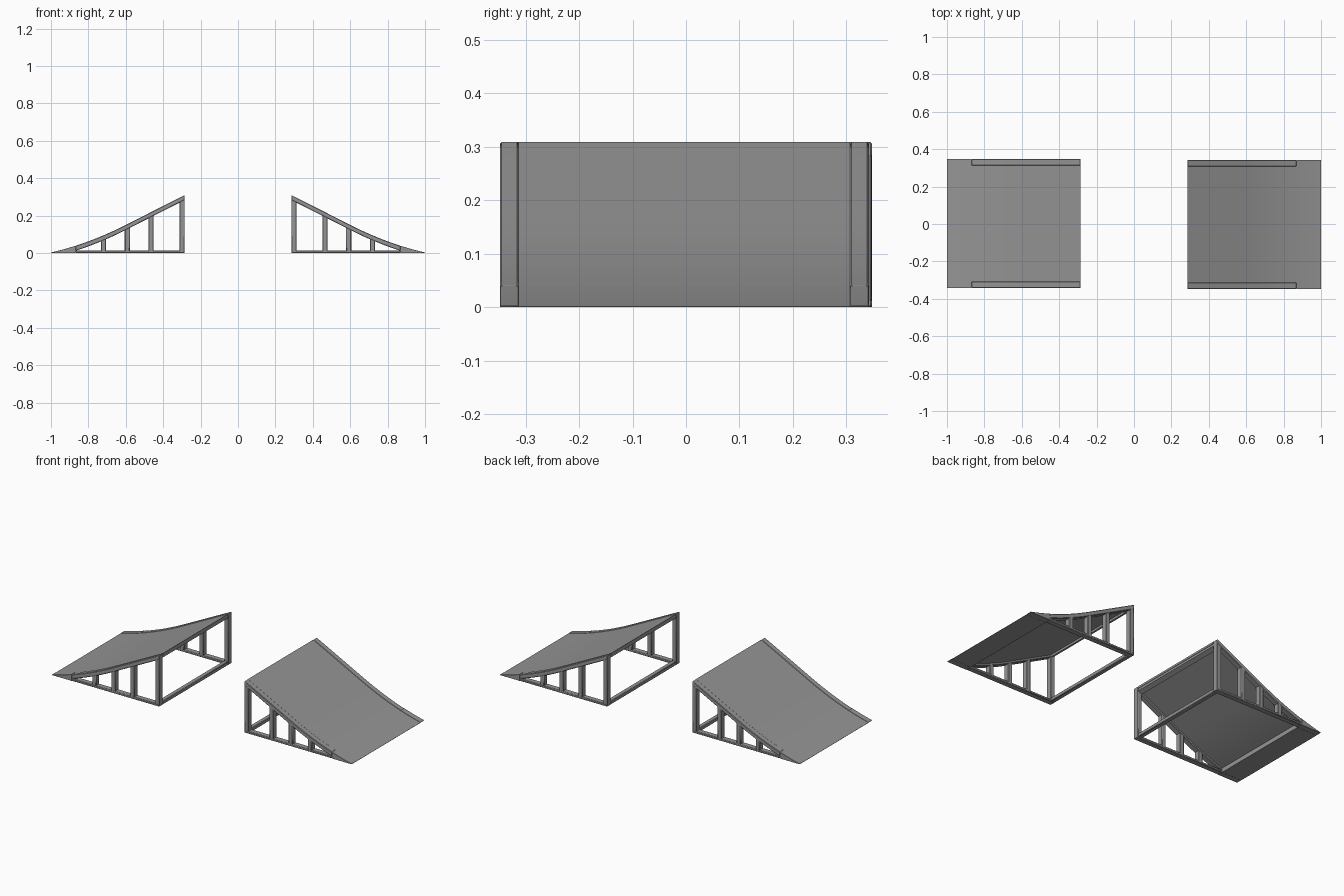
import bpy, bmesh, math

cube = bpy.data.objects.get("Cube")
if cube:
    bpy.data.objects.remove(cube, do_unlink=True)

metal = bpy.data.materials.new("grey_metal")
grey = (0.3, 0.3, 0.3, 1)
metal.diffuse_color = grey
metal.use_nodes = True
metal.node_tree.nodes["Principled BSDF"].inputs["Base Color"].default_value = grey

LOW, HIGH = 1.0, 0.285      # x of the low and high ends
HALF, RAIL = 0.345, 0.035   # half width, side frame width
DEPTH, BASE = 0.027, 0.014  # top rail depth, base rail height
SHIFT = -0.003


def slope(x):
    """Ramp height: curved run-up, then a straight incline."""
    u = LOW - x
    c = min(u, 0.4)
    return 0.003 + 0.23 * c + 0.3475 * c * c + 0.508 * max(u - 0.4, 0)


def prism(name, outline, y0, y1, turn, bevel=0.003):
    """Extrude an x-z outline along y, turned about z for each ramp."""
    bm = bmesh.new()
    face = bm.faces.new([bm.verts.new((x, y0 + SHIFT, z)) for x, z in outline])
    moved = bmesh.ops.extrude_face_region(bm, geom=[face])["geom"]
    bmesh.ops.translate(bm, vec=(0, y1 - y0, 0),
                        verts=[v for v in moved if isinstance(v, bmesh.types.BMVert)])
    bmesh.ops.recalc_face_normals(bm, faces=bm.faces)
    mesh = bpy.data.meshes.new(name)
    bm.to_mesh(mesh)
    bm.free()
    mesh.materials.append(metal)
    obj = bpy.data.objects.new(name, mesh)
    bpy.context.collection.objects.link(obj)
    obj.rotation_euler.z = turn
    if bevel:
        mod = obj.modifiers.new("soft_edges", "BEVEL")
        mod.width = bevel
        mod.limit_method = "ANGLE"
        mod.angle_limit = math.radians(40)
    bpy.ops.object.select_all(action="DESELECT")
    obj.select_set(True)
    bpy.context.view_layer.objects.active = obj
    bpy.ops.object.shade_smooth_by_angle(angle=math.radians(30))
    return obj


def strip(x0, x1, top, depth, steps=20):
    """Outline of a band that follows the ramp curve."""
    xs = [x0 + (x1 - x0) * i / steps for i in range(steps + 1)]
    upper = [(x, min(slope(x) - top, 0.31)) for x in xs]
    lower = [(x, max(z - depth, 0)) for x, z in upper]
    return upper + lower[::-1]


def box(x0, x1, z0, z1):
    return [(x0, z0), (x1, z0), (x1, z1), (x0, z1)]


inner = HALF - RAIL
toe_x = 0.868

for side, turn in (("left", 0), ("right", math.pi)):
    # riding surface and solid toe
    prism(side + "_deck", strip(HIGH, toe_x, 0.002, 0.012), -inner, inner, turn, 0)
    toe = [(x, z) for x, z in strip(toe_x, LOW, 0.002, 1, 8)[:9]]
    prism(side + "_toe", [(LOW, 0), (toe_x, 0)] + toe, -inner, inner, turn, 0)

    # cross bars at the high end
    prism(side + "_base_crossbar", box(HIGH, HIGH + 0.027, 0, BASE + 0.008), -inner, inner, turn)
    prism(side + "_top_crossbar",
          strip(HIGH + 0.002, HIGH + 0.027, 0.004, DEPTH - 0.004, 2), -inner, inner, turn, 0)

    for end, y0, y1 in (("front", -HALF, -inner), ("back", inner, HALF)):
        # side frame: curved rail, toe cheek, base rail and posts
        prism(f"{side}_{end}_top_rail", strip(HIGH, toe_x, 0, DEPTH), y0, y1, turn)
        cheek = [(LOW, 0), (toe_x, 0)] + strip(toe_x, LOW, 0, 1, 8)[:9]
        prism(f"{side}_{end}_toe_cheek", cheek, y0, y1, turn, 0.001)
        prism(f"{side}_{end}_base_rail", box(HIGH, toe_x, 0, BASE), y0, y1, turn)
        for i, x in enumerate((HIGH + 0.0135, 0.465, 0.592, 0.72)):
            w = 0.0135
            post = [(x - w, 0.002), (x + w, 0.002),
                    (x + w, slope(x + w) - 0.015), (x - w, slope(x - w) - 0.015)]
            prism(f"{side}_{end}_post_{i + 1}", post, y0 + 0.001, y1 - 0.001, turn)
